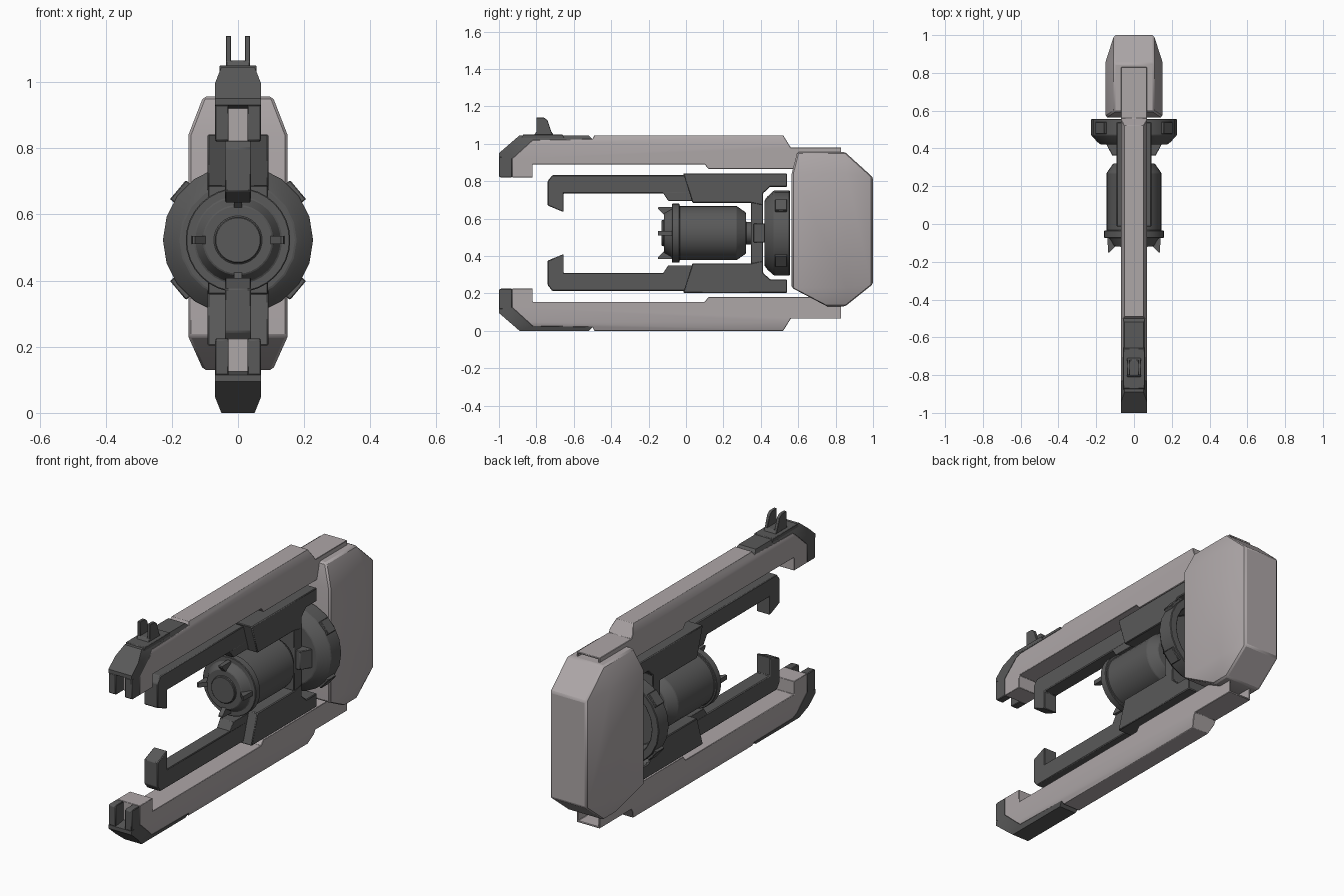
import bpy, bmesh, math
from mathutils import Matrix, Vector

if "Cube" in bpy.data.objects:
    bpy.data.objects.remove(bpy.data.objects["Cube"])

CZ = 0.5225  # height of the mirror plane and motor axis


def material(name, c):
    m = bpy.data.materials.new(name)
    m.diffuse_color = (*c, 1)
    m.use_nodes = True
    m.node_tree.nodes["Principled BSDF"].inputs["Base Color"].default_value = m.diffuse_color
    return m


LIGHT = material("light_shell", (0.42, 0.385, 0.39))
DARK = material("dark_metal", (0.10, 0.10, 0.10))


def finish(name, bm, mat, bevel=0.004):
    bmesh.ops.recalc_face_normals(bm, faces=bm.faces)
    me = bpy.data.meshes.new(name)
    bm.to_mesh(me)
    bm.free()
    me.materials.append(mat)
    ob = bpy.data.objects.new(name, me)
    bpy.context.collection.objects.link(ob)
    if bevel:
        b = ob.modifiers.new("Bevel", 'BEVEL')
        b.width, b.segments, b.limit_method = bevel, 1, 'ANGLE'
    bpy.ops.object.select_all(action='DESELECT')
    bpy.context.view_layer.objects.active = ob
    ob.select_set(True)
    bpy.ops.object.shade_smooth_by_angle(angle=math.radians(28))
    return ob


def prism(profile, x0, x1):
    """Extrude a (y, z) outline from x0 to x1."""
    bm = bmesh.new()
    f = bm.faces.new([bm.verts.new((x0, y, z)) for y, z in profile])
    r = bmesh.ops.extrude_face_region(bm, geom=[f])
    bmesh.ops.translate(bm, vec=(x1 - x0, 0, 0),
                        verts=[v for v in r["geom"] if isinstance(v, bmesh.types.BMVert)])
    return bm


def pair(name, bm, mat, bevel=0.004):
    """Make the upper part and its copy mirrored below the axis."""
    low = bm.copy()
    for v in low.verts:
        v.co.z = 2 * CZ - v.co.z
    finish("upper_" + name, bm, mat, bevel)
    finish("lower_" + name, low, mat, bevel)


def chamfer_top(bm, z0=0.998, z1=1.045, shrink=0.27):
    """Narrow everything above z0, giving the arm its sloped shoulders."""
    bmesh.ops.bisect_plane(bm, geom=bm.verts[:] + bm.edges[:] + bm.faces[:],
                           plane_co=(0, 0, z0), plane_no=(0, 0, 1))
    for v in bm.verts:
        if v.co.z > z0:
            v.co.x *= 1 - shrink * (v.co.z - z0) / (z1 - z0)
    return bm


def lathe(profile, sides):
    """Revolve a (y, radius) outline about the motor axis."""
    bm = bmesh.new()
    vs = [bm.verts.new((r, y, CZ)) for y, r in profile]
    es = [bm.edges.new(p) for p in zip(vs, vs[1:])]
    bmesh.ops.spin(bm, geom=vs + es, cent=(0, 0, CZ), axis=(0, 1, 0),
                   angle=2 * math.pi, steps=sides)
    bmesh.ops.remove_doubles(bm, verts=bm.verts, dist=1e-4)
    return bm


# long outer arms, with a hollow rear end
arm = prism([(-.93, .82), (-.93, .92), (-.82, 1.02), (-.5, 1.025), (-.49, 1.045), (.52, 1.045),
             (.56, .98), (.83, .98), (.83, .865), (.12, .865), (.10, .89), (-.82, .89),
             (-.82, .82)], -.068, .068)
end = [f for f in arm.faces if all(abs(v.co.y - .83) < 1e-4 for v in f.verts)]
bmesh.ops.inset_region(arm, faces=end, thickness=.012)
r = bmesh.ops.extrude_face_region(arm, geom=end)
bmesh.ops.delete(arm, geom=end, context='FACES')
bmesh.ops.translate(arm, vec=(0, -.12, 0),
                    verts=[v for v in r["geom"] if isinstance(v, bmesh.types.BMVert)])
pair("arm", chamfer_top(arm), LIGHT, 0.002)

# dark arm tips: crown and two prongs beside a slot
pair("tip_crown", chamfer_top(prism([(-1, .93), (-1, .95), (-.89, 1.045), (-.52, 1.045),
     (-.5, 1.025), (-.82, 1.02), (-.93, .92)], -.069, .069)), DARK, 0)
for side, s in (("left", -1), ("right", 1)):
    pair("tip_prong_" + side, prism([(-1, .825), (-1, .93), (-.93, .93), (-.93, .82), (-.99, .82)],
                                    s * .028, s * .069), DARK, 0.003)

# sight on the upper arm
finish("sight_base", prism([(-.82, 1.03), (-.81, 1.05), (-.8, 1.065), (-.72, 1.065),
                            (-.71, 1.05), (-.70, 1.03)], -.036, .036), DARK, 0.002)
finish("sight_plate", prism([(-.88, 1.03), (-.87, 1.05), (-.66, 1.05), (-.65, 1.03)],
                            -.056, .056), DARK, 0.002)
for side, s in (("left", -1), ("right", 1)):
    finish("sight_post_" + side, prism([(-.80, 1.05), (-.80, 1.14), (-.76, 1.14), (-.74, 1.125),
                                        (-.715, 1.05)], s * .021, s * .037), DARK, 0.002)

# rear housing
bm = bmesh.new()
for s in (-1, 1):
    pts = [(.15, y, z) for y in (.565, .86) for z in (.23, .84)]
    pts += [(.105, y, z) for y, z in ((.595, .956), (.85, .956), (1, .82), (1, .25),
                                      (.85, .13), (.755, .13))]
    for x, y, z in pts:
        bm.verts.new((s * x, y, z))
bmesh.ops.convex_hull(bm, input=bm.verts[:])
bmesh.ops.dissolve_limit(bm, angle_limit=.02, verts=bm.verts[:], edges=bm.edges[:])
finish("rear_housing", bm, LIGHT, 0.008)

# inner rails with hooked ends, support wedges and frame blocks
pair("rail", prism([(-.74, .67), (-.74, .80), (-.715, .832), (.05, .832), (.05, .735),
                    (-.655, .735), (-.655, .635)], -.04, .04), DARK)
pair("rail_wedge", prism([(-.125, .74), (-.095, .695), (.06, .695), (.06, .74)],
                         -.04, .04), DARK, 0.002)
pair("frame_block", prism([(-.015, .842), (.54, .842), (.54, .77), (.45, .77), (.412, .735),
                           (.412, .67), (.347, .684), (.035, .684)], -.092, .092), DARK)
finish("frame_web", prism([(.347, .36), (.347, .69), (.412, .69), (.412, .36)],
                          -.09, .09), DARK, 0.002)

# motor can with flange, nose and shaft
finish("motor", lathe([(-.13, 0), (-.13, .07), (-.118, .07), (-.118, .105), (-.075, .13),
                       (-.075, .158), (-.035, .158), (-.035, .145), (.27, .145), (.32, .11),
                       (.32, .06), (.36, .06), (.36, 0)], 32), DARK, 0.003)

# four claws around the motor nose
for i in range(4):
    bm = prism([(-.07, CZ + .10), (-.115, CZ + .095), (-.15, CZ + .13), (-.15, CZ + .138),
                (-.07, CZ + .14)], -.012, .012)
    bmesh.ops.rotate(bm, verts=bm.verts, cent=(0, 0, CZ),
                     matrix=Matrix.Rotation(i * math.pi / 2, 3, 'Y'))
    finish(f"motor_claw_{i + 1}", bm, DARK, 0)

# hub bar between motor and flywheel, flaring to the rear
bm = prism([(.362, .472), (.362, .573), (.428, .573), (.428, .472)], -.115, .115)
for v in bm.verts:
    if v.co.y > .4:
        v.co.x *= 1.3
finish("hub_bar", bm, DARK, 0.003)

# flywheel, hollow at the rear
finish("flywheel", lathe([(.42, 0), (.42, .175), (.435, .195), (.47, .227), (.555, .227),
                          (.555, .185), (.46, .165), (.46, 0)], 20), DARK, 0.003)

# rim lugs
for i, deg in enumerate((50, 130, 230, 310)):
    bm = bmesh.new()
    bmesh.ops.create_cube(bm, size=1)
    bmesh.ops.scale(bm, vec=(.075, .065, .03), verts=bm.verts)
    bmesh.ops.translate(bm, vec=(0, .508, CZ + .222), verts=bm.verts)
    bmesh.ops.rotate(bm, verts=bm.verts, cent=(0, 0, CZ),
                     matrix=Matrix.Rotation(math.radians(deg), 3, 'Y'))
    finish(f"flywheel_lug_{i + 1}", bm, DARK, 0.003)
